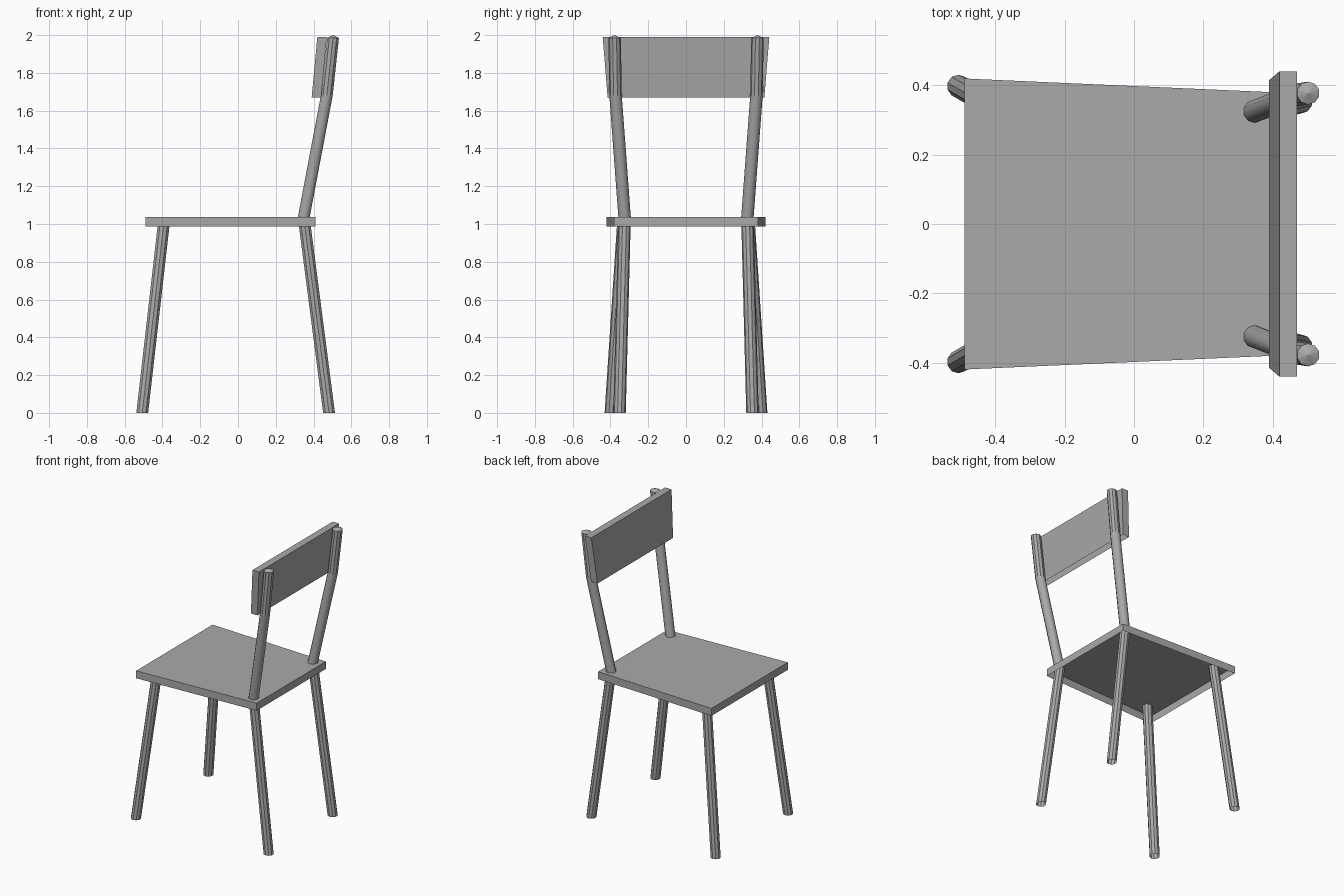
import bpy
import bmesh
from mathutils import Vector

if "Cube" in bpy.data.objects:
    bpy.data.objects.remove(bpy.data.objects["Cube"], do_unlink=True)

GREY = (0.4, 0.4, 0.4, 1.0)
RADIUS = 0.033
SIDES = 10

material = bpy.data.materials.new("plain_grey")
material.use_nodes = True
material.diffuse_color = GREY
material.node_tree.nodes["Principled BSDF"].inputs["Base Color"].default_value = GREY


def finish(name, bm, smooth=False):
    for face in bm.faces:
        face.smooth = smooth
    mesh = bpy.data.meshes.new(name)
    bm.to_mesh(mesh)
    bm.free()
    mesh.materials.append(material)
    obj = bpy.data.objects.new(name, mesh)
    bpy.context.collection.objects.link(obj)


def open_box(name, place):
    """Box without an underside; place() maps the unit corners into position."""
    bm = bmesh.new()
    bmesh.ops.create_cube(bm, size=2)
    bm.normal_update()
    under = [f for f in bm.faces if f.normal.z < -0.5]
    bmesh.ops.delete(bm, geom=under, context='FACES_ONLY')
    for v in bm.verts:
        v.co = place(*v.co)
    finish(name, bm)


def rod(name, start, end, end_radius=RADIUS, smooth=False):
    """Open leaning rod with level rings at both ends."""
    start, end = Vector(start), Vector(end)
    bm = bmesh.new()
    bmesh.ops.create_cone(bm, segments=SIDES, radius1=RADIUS,
                          radius2=end_radius, depth=1, cap_ends=False)
    for v in bm.verts:
        ring = Vector((v.co.x, v.co.y, 0))
        v.co = start.lerp(end, v.co.z + 0.5) + ring
    bmesh.ops.remove_doubles(bm, verts=bm.verts, dist=0.0001)
    finish(name, bm, smooth)


# Seat: narrower towards the backrest, hollow underneath
open_box("seat", lambda x, y, z: Vector((
    -0.04 + 0.45 * x, y * (0.4 - 0.02 * x), 1.012 + 0.026 * z)))

# Backrest: leaning panel, slightly wider at the top
open_box("backrest", lambda x, y, z: Vector((
    0.43 + 0.025 * x + 0.015 * z, y * (0.428 + 0.013 * z), 1.83 + 0.16 * z)))

# Legs and back posts on both sides
for side, s in (("left", 1), ("right", -1)):
    base = (0.348, s * 0.325, 1.035)
    bend = (0.47, s * 0.373, 1.68)
    top = (0.503, s * 0.378, 1.985)
    rod("front_leg_" + side, (-0.507, s * 0.398, 0), (-0.389, s * 0.33, 1.035))
    rod("back_leg_" + side, (0.482, s * 0.352, 0), base)
    rod("lower_post_" + side, base, bend, smooth=True)
    rod("upper_post_" + side, bend, top)
    rod("post_tip_" + side, top, (0.503, s * 0.378, 2.0), end_radius=0)
